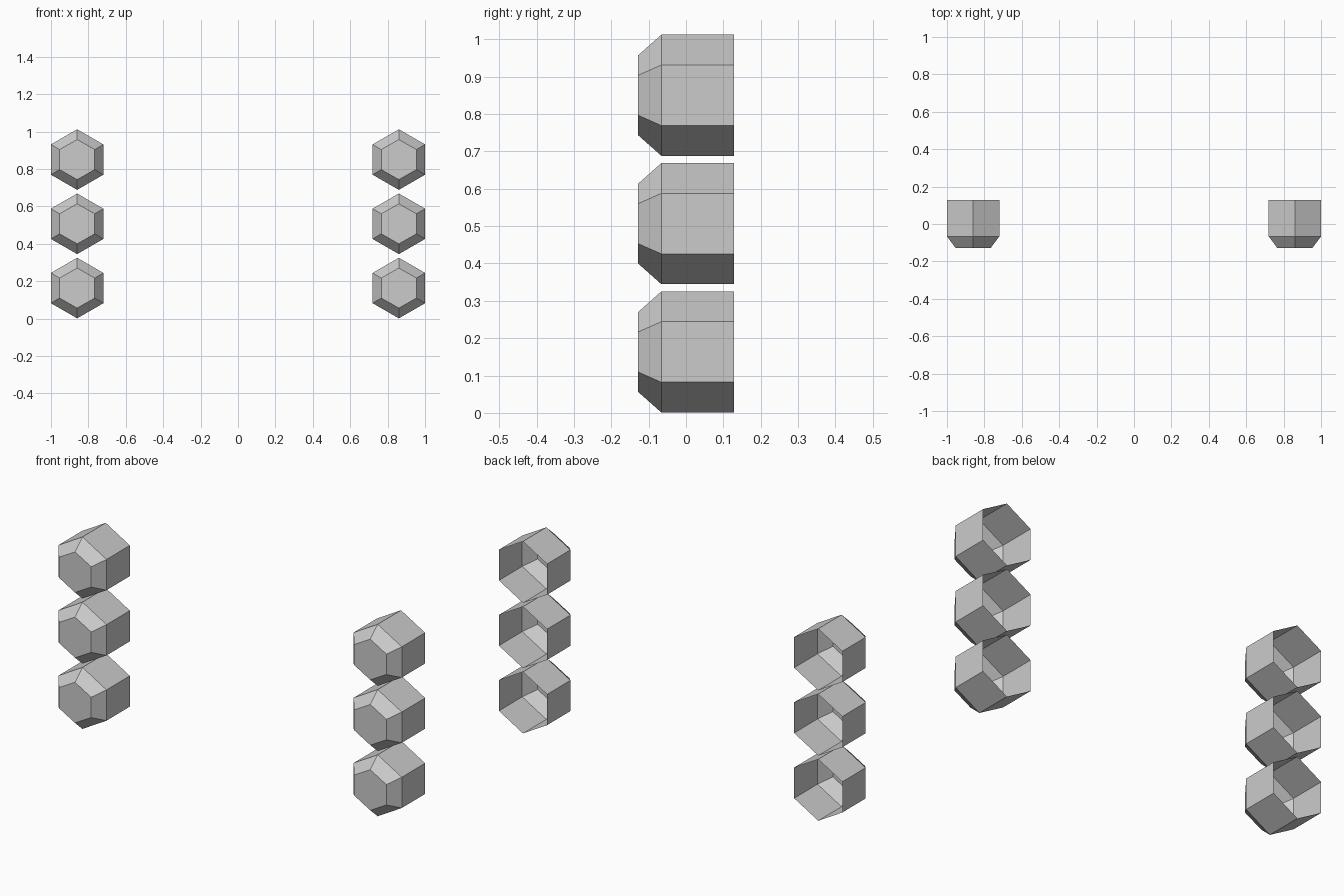
import bpy, bmesh
from math import sin, cos, pi

if "Cube" in bpy.data.objects:
    bpy.data.objects.remove(bpy.data.objects["Cube"])

R, R_FRONT = 0.162, 0.107
PITCH, X_OFF = 0.3435, 0.86
# rings from open back to capped front: y, x radius, z radius
RINGS = [(0.128, R, R), (-0.066, R, R), (-0.128, R_FRONT * 1.015, R_FRONT)]


def hex_cup(name, cx, cz):
    """Thin hexagonal cup, open at the back, tapered to a flat front."""
    bm = bmesh.new()
    rings = [[bm.verts.new((cx + rx * sin(i * pi / 3), y, cz + rz * cos(i * pi / 3)))
              for i in range(6)] for y, rx, rz in RINGS]
    for a, b in zip(rings, rings[1:]):
        for i in range(6):
            j = (i + 1) % 6
            bm.faces.new((a[i], a[j], b[j], b[i]))
    bm.faces.new(rings[-1])
    bmesh.ops.recalc_face_normals(bm, faces=bm.faces)
    # make sure the front cap faces -y
    bm.normal_update()
    cap = min(bm.faces, key=lambda f: f.calc_center_median().y)
    if cap.normal.y > 0:
        bmesh.ops.reverse_faces(bm, faces=bm.faces)
    mesh = bpy.data.meshes.new(name)
    bm.to_mesh(mesh)
    bm.free()
    bpy.context.collection.objects.link(bpy.data.objects.new(name, mesh))


# two columns of three cups
for side, sx in (("left", -1), ("right", 1)):
    for k, level in enumerate(("lower", "middle", "upper")):
        hex_cup(f"{side}_{level}_hex_cup", sx * X_OFF, R + 0.001 + k * PITCH)
